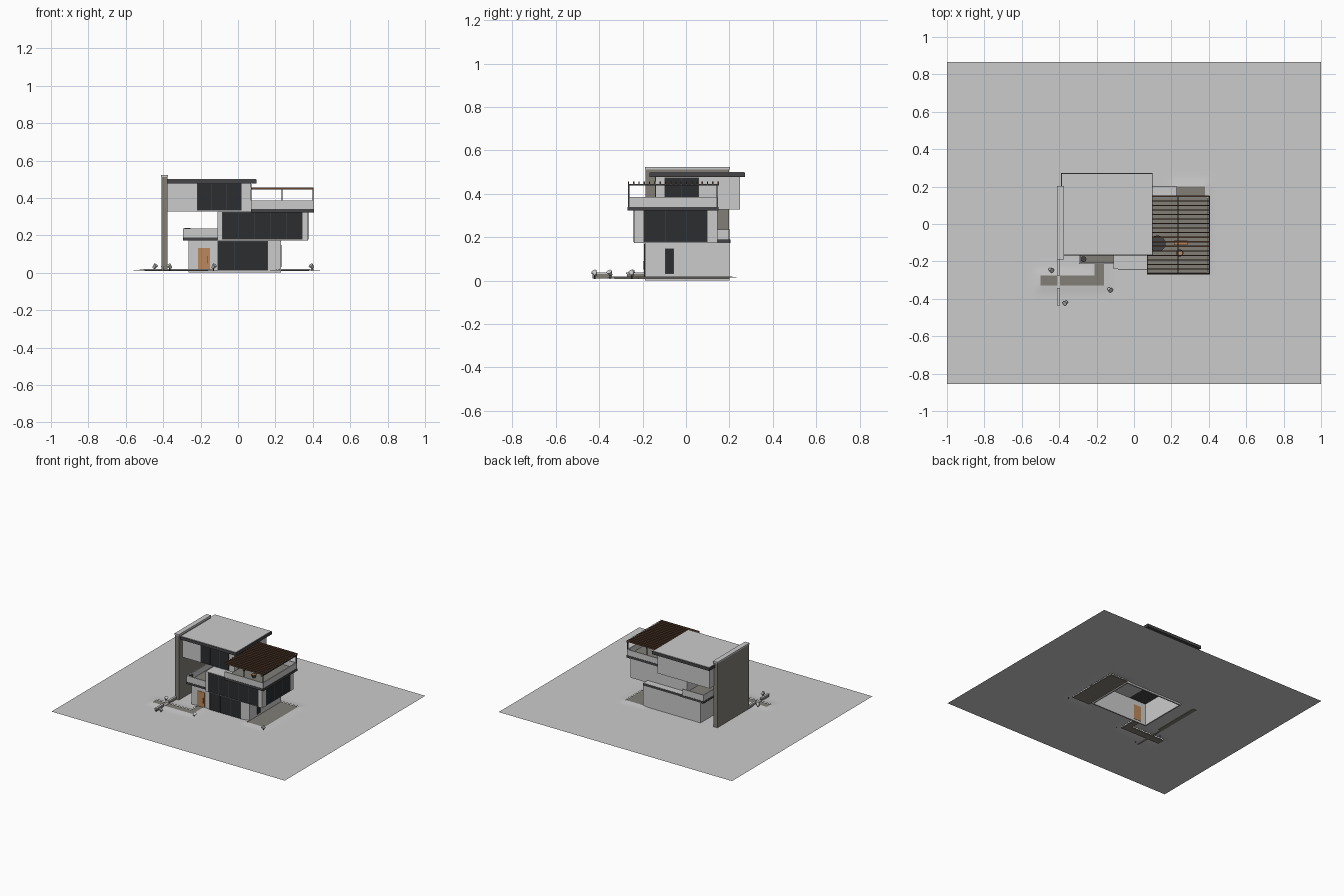
import bpy, bmesh, math

if "Cube" in bpy.data.objects:
    bpy.data.objects.remove(bpy.data.objects["Cube"])

def mat(name, r, g, b):
    m = bpy.data.materials.new(name)
    m.diffuse_color = (r, g, b, 1)
    m.use_nodes = True
    m.node_tree.nodes["Principled BSDF"].inputs["Base Color"].default_value = m.diffuse_color
    return m

DARK = mat("dark_trim", .06, .06, .065)
GLASS = mat("dark_glass", .025, .027, .03)
STONE = mat("stone", .22, .21, .18)
WOOD = mat("dark_wood", .12, .06, .035)
DOOR = mat("door_wood", .5, .25, .11)
WHITE = mat("pale_render", .7, .7, .7)

def finish(name, bm, m=None, smooth=False):
    me = bpy.data.meshes.new(name)
    bm.to_mesh(me)
    bm.free()
    for p in me.polygons:
        p.use_smooth = smooth
    ob = bpy.data.objects.new(name, me)
    bpy.context.collection.objects.link(ob)
    if m:
        me.materials.append(m)
    return ob

def boxes(name, blocks, m=None):
    # one object made of axis-aligned blocks (x0, x1, y0, y1, z0, z1)
    bm = bmesh.new()
    for x0, x1, y0, y1, z0, z1 in blocks:
        vs = bmesh.ops.create_cube(bm, size=1)["verts"]
        for v in vs:
            v.co = (x1 if v.co.x > 0 else x0, y1 if v.co.y > 0 else y0, z1 if v.co.z > 0 else z0)
    return finish(name, bm, m)

def cyl(name, x, y, z0, z1, r0, r1, m=None, n=24):
    bm = bmesh.new()
    bmesh.ops.create_cone(bm, cap_ends=True, segments=n, radius1=r0, radius2=r1, depth=z1 - z0)
    ob = finish(name, bm, m)
    ob.location = (x, y, (z0 + z1) / 2)
    return ob

def window(name, axis, at, a0, a1, z0, z1, panes):
    # glass sheet with mullions; axis "y" faces front, axis "x" faces right
    s = -1 if axis == "y" else 1
    def blk(u0, u1, w0, w1, d):
        lo, hi = sorted((at - s * .002, at + s * d))
        return (u0, u1, lo, hi, w0, w1) if axis == "y" else (lo, hi, u0, u1, w0, w1)
    boxes(name + "_glass", [blk(a0, a1, z0, z1, .001)], GLASS)
    t = .0025
    bars = [blk(a0, a1, z0, z0 + t, .003), blk(a0, a1, z1 - t, z1, .003)]
    for i in range(panes + 1):
        u = a0 + (a1 - a0 - t) * i / panes
        bars.append(blk(u, u + t, z0, z1, .003))
    boxes(name + "_frame", bars, DARK)

def parapet(name, x0, x1, y0, y1, z0, z1, t, left=True):
    b = [(x0, x1, y0, y0 + t, z0, z1), (x0, x1, y1 - t, y1, z0, z1)]
    b.append((x0, x0 + t, y0 + t, y1 - t, z0, z1) if left else (x1 - t, x1, y0 + t, y1 - t, z0, z1))
    boxes(name, b)

# Ground sheet, cut out under house, path and deck, gently banked beside the paving
house = (-.265, .23, -.19, .2)
paving = [(-.5, -.16, -.33, -.275), (-.21, -.16, -.275, -.19), (.23, .38, -.22, .2)]
holes = [house] + paving

def ticks(lo, hi, n, extra):
    base = [lo + (hi - lo) * i / n for i in range(n + 1)]
    keep = [b for b in base if all(abs(b - e) > .006 for e in extra)]
    return sorted(keep + list(set(extra)))

xs = ticks(-1, 1, 100, [v for r in holes for v in r[:2]])
ys = ticks(-.855, .865, 86, [v for r in holes for v in r[2:]])

def height(x, y):
    d = min(math.hypot(max(r[0] - x, 0, x - r[1]), max(r[2] - y, 0, y - r[3])) for r in paving)
    return .013 + .006 * math.exp(-(d / .03) ** 2)

bm = bmesh.new()
grid = [[bm.verts.new((x, y, height(x, y))) for y in ys] for x in xs]
for i in range(len(xs) - 1):
    for j in range(len(ys) - 1):
        cx, cy = (xs[i] + xs[i + 1]) / 2, (ys[j] + ys[j + 1]) / 2
        if not any(r[0] < cx < r[1] and r[2] < cy < r[3] for r in holes):
            bm.faces.new((grid[i][j], grid[i + 1][j], grid[i + 1][j + 1], grid[i][j + 1]))
bmesh.ops.delete(bm, geom=[v for v in bm.verts if not v.link_faces], context="VERTS")
finish("ground", bm, None, True)
boxes("garden_path", [r + (.008, .016) for r in paving[:2]], STONE)
boxes("side_deck", [paving[2] + (.008, .016)], STONE)

# Ground floor: hollow walls, open underneath
x0, x1, y0, y1 = house
t = .01
boxes("ground_floor_walls", [(x0, x1, y0, y0 + t, 0, .172), (x0, x1, y1 - t, y1, 0, .172),
                             (x0, x0 + t, y0 + t, y1 - t, 0, .172), (x1 - t, x1, y0 + t, y1 - t, 0, .172)])
boxes("entrance_door", [(-.215, -.15, -.193, -.178, .016, .133)], DOOR)
boxes("door_handle", [(-.163, -.16, -.197, -.193, .05, .09)], DARK)
window("ground_front", "y", -.19, -.11, .16, .012, .17, 3)
window("ground_side", "x", .23, -.097, -.055, .03, .148, 1)

# First terrace over the ground floor
boxes("terrace_slab", [(-.295, -.09, -.215, .205, .172, .188), (-.09, .23, -.19, .2, .172, .188)], DARK)
boxes("terrace_floor", [(-.285, -.11, -.205, .195, .188, .19)], STONE)
boxes("ground_roof_top", [(-.11, .228, .145, .198, .188, .19)], WHITE)
parapet("terrace_parapet", -.293, -.11, -.213, .203, .188, .236, .008)
cyl("terrace_planter", -.27, -.188, .19, .238, .011, .015, DARK)

# Middle floor
boxes("middle_floor", [(-.11, .375, -.24, .145, .172, .328)])
window("middle_front", "y", -.24, -.085, .345, .178, .325, 5)
window("middle_side", "x", .375, -.195, .1, .178, .325, 3)

# Roof terrace on the middle floor
boxes("roof_terrace_slab", [(.07, .405, -.27, .15, .322, .34)], DARK)
boxes("roof_terrace_floor", [(.075, .4, -.262, .145, .34, .342)], STONE)
parapet("roof_terrace_parapet", .07, .402, -.268, .148, .34, .385, .008, False)

# Top floor and its overhanging roof
boxes("top_floor", [(-.378, .07, -.14, .25, .328, .48)])
window("top_front", "y", -.14, -.22, .02, .332, .478, 3)
window("top_side", "x", .07, -.1, .06, .345, .475, 2)
boxes("roof_slab", [(-.39, .1, -.168, .272, .476, .498)], DARK)
boxes("roof_top", [(-.386, .096, -.164, .268, .498, .501)], WHITE)

# Tall stone side wall with coping
boxes("tall_side_wall", [(-.408, -.376, -.187, .199, .01, .512)], STONE)
boxes("tall_wall_coping", [(-.411, -.373, -.19, .202, .512, .523)])

# Low entrance walls either side of the path
gates = ((-.432, -.342), (-.272, -.187))
boxes("low_garden_walls", [(-.408, -.397, a, b, .01, .03) for a, b in gates], STONE)
boxes("low_wall_caps", [(-.411, -.395, a - .004, b, .03, .037) for a, b in gates])
boxes("gate_threshold", [(-.41, -.396, -.342, -.272, .01, .019)])

# Pergola: posts, beams and repeated slats
boxes("pergola_posts", [(x - .003, x + .003, y - .003, y + .003, .34, .444)
                        for x in (.235, .4) for y in (-.264, .143)], DARK)
boxes("pergola_beams", [(x - .003, x + .003, -.268, .152, .438, .446) for x in (.235, .4)], DARK)
slats = []
for i in range(18):
    y = -.268 + i * .0243
    slats.append((.07 if y < .15 else .1, .403, y, y + .006, .445, .456))
boxes("pergola_slats", slats, WOOD)

# Terrace furniture
cyl("round_table_top", .125, -.105, .378, .384, .043, .043, DARK, 32)
cyl("round_table_stem", .125, -.105, .341, .378, .006, .006, DARK, 12)
boxes("bench", [(.215, .285, -.113, -.088, .358, .364), (.22, .225, -.11, -.091, .341, .358),
                (.275, .28, -.11, -.091, .341, .358)], DOOR)
cyl("fire_bowl", .245, -.155, .341, .365, .01, .019, DARK)
cyl("fire_bowl_glow", .245, -.155, .363, .367, .013, .013, DOOR)

# Tilted garden spotlights
for i, (x, y, a) in enumerate(((-.445, -.245, .7), (-.365, -.42, -.7), (-.13, -.35, .7), (.395, -.25, -.7))):
    cyl(f"spotlight_stem_{i}", x, y, .008, .03, .003, .003, DARK, 8)
    head = cyl(f"spotlight_head_{i}", x, y, .022, .044, .007, .013, None, 16)
    head.rotation_euler = (.4, a, 0)
